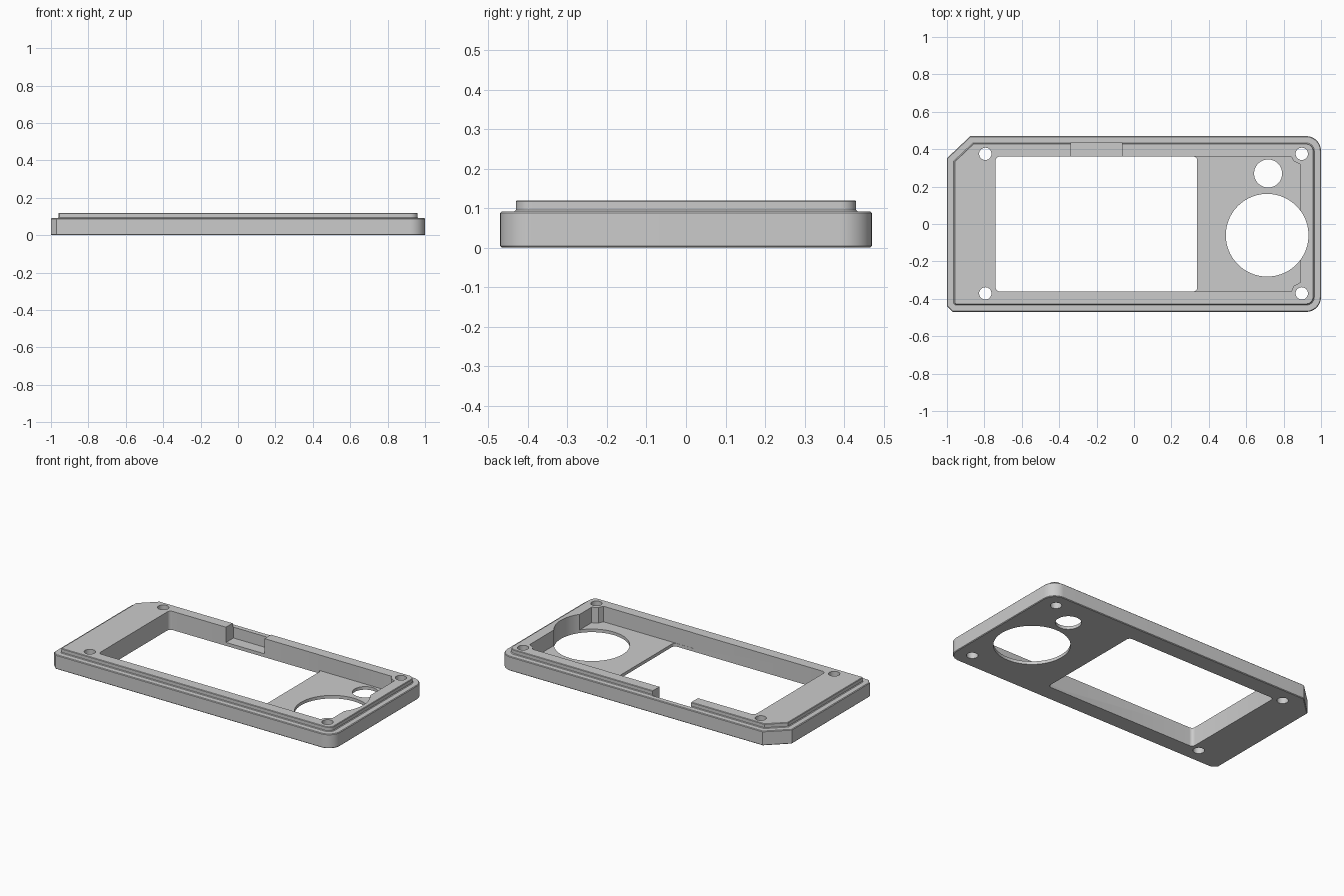
import bpy, bmesh, math
from mathutils import Vector

cube = bpy.data.objects.get("Cube")
if cube:
    bpy.data.objects.remove(cube, do_unlink=True)

grey = bpy.data.materials.new("light grey")
grey.use_nodes = True
colour = (0.6, 0.6, 0.6, 1)
grey.diffuse_color = colour
grey.node_tree.nodes["Principled BSDF"].inputs["Base Color"].default_value = colour


def arc(cx, cy, r, start, end, steps):
    """Points along a circular arc, angles in degrees."""
    angles = [math.radians(start + (end - start) * i / steps) for i in range(steps + 1)]
    return [(cx + r * math.cos(a), cy + r * math.sin(a)) for a in angles]


def circle(cx, cy, r, steps=64):
    return arc(cx, cy, r, 0, 360, steps)[:-1]


def rounded_rect(x0, x1, y0, y1, r):
    return (arc(x1 - r, y0 + r, r, -90, 0, 6) + arc(x1 - r, y1 - r, r, 0, 90, 6)
            + arc(x0 + r, y1 - r, r, 90, 180, 6) + arc(x0 + r, y0 + r, r, 180, 270, 6))


def inset(points, d):
    """Shift a counter-clockwise outline inward by d with mitred corners."""
    pts = [Vector(p) for p in points]
    result = []
    for i, p in enumerate(pts):
        a = (p - pts[i - 1]).normalized()
        b = (pts[(i + 1) % len(pts)] - p).normalized()
        na, nb = Vector((-a.y, a.x)), Vector((-b.y, b.x))
        result.append(p + (na + nb) * d / (1 + na.dot(nb)))
    return result


def loft(name, outline, levels):
    """Closed solid through (inset, height) levels of one outline."""
    bm = bmesh.new()
    rings = [[bm.verts.new((p[0], p[1], z)) for p in inset(outline, d)] for d, z in levels]
    n = len(outline)
    for low, high in zip(rings, rings[1:]):
        for i in range(n):
            j = (i + 1) % n
            bm.faces.new((low[i], low[j], high[j], high[i]))
    bm.faces.new(rings[0][::-1])
    bm.faces.new(rings[-1])
    mesh = bpy.data.meshes.new(name)
    bm.to_mesh(mesh)
    bm.free()
    mesh.materials.append(grey)
    obj = bpy.data.objects.new(name, mesh)
    bpy.context.collection.objects.link(obj)
    return obj


# Plate with a raised inner lip: rounded right corners, clipped left corners
W, D, R, CLIP = 1.0, 0.47, 0.08, 0.03
outline = (arc(W - R, -D + R, R, -90, 0, 12) + arc(W - R, D - R, R, 0, 90, 12)
           + [(-0.875, D), (-W, 0.352), (-W, -D + CLIP), (-W + CLIP, -D)])
frame = loft("enclosure_frame", outline,
             [(0.004, 0), (0, 0.004), (0, 0.088), (0.004, 0.092),
              (0.036, 0.092), (0.04, 0.096), (0.04, 0.117), (0.043, 0.12)])

# Shapes to remove: window, recess beside it, notch in the rim, round holes
FLOOR, TOP, BELOW = 0.02, 0.2, -0.1
THROUGH = (BELOW, TOP)
pocket = [(0.2, -0.362), (0.84, -0.362), (0.855, -0.33), (0.89, -0.312),
          (0.89, 0.318), (0.855, 0.335), (0.84, 0.36), (0.2, 0.36)]
notch = [(-0.338, 0.3), (-0.064, 0.3), (-0.064, 0.436), (-0.338, 0.436)]
cuts = [
    ("window", rounded_rect(-0.74, 0.338, -0.361, 0.361, 0.022), THROUGH),
    ("pocket", pocket, (FLOOR, TOP)),
    ("rim_notch", notch, (FLOOR + 0.002, TOP)),
    ("large_hole", circle(0.712, -0.06, 0.221, 96), THROUGH),
    ("small_hole", circle(0.717, 0.27, 0.075), THROUGH),
]
for x in (-0.795, 0.897):
    for y in (-0.371, 0.375):
        cuts.append(("screw_hole", circle(x, y, 0.033, 32), THROUGH))

bpy.context.view_layer.objects.active = frame
for name, shape, (low, high) in cuts:
    cutter = loft(name + "_cutter", shape, [(0, low), (0, high)])
    cutter.hide_render = True
    mod = frame.modifiers.new(name, "BOOLEAN")
    mod.operation = "DIFFERENCE"
    mod.solver = "EXACT"
    mod.object = cutter
    bpy.ops.object.modifier_apply(modifier=mod.name)
    bpy.data.objects.remove(cutter, do_unlink=True)

# Smooth the rounded walls, keep the edges crisp
for o in bpy.context.selected_objects:
    o.select_set(False)
frame.select_set(True)
bpy.ops.object.shade_smooth_by_angle(angle=math.radians(25))
